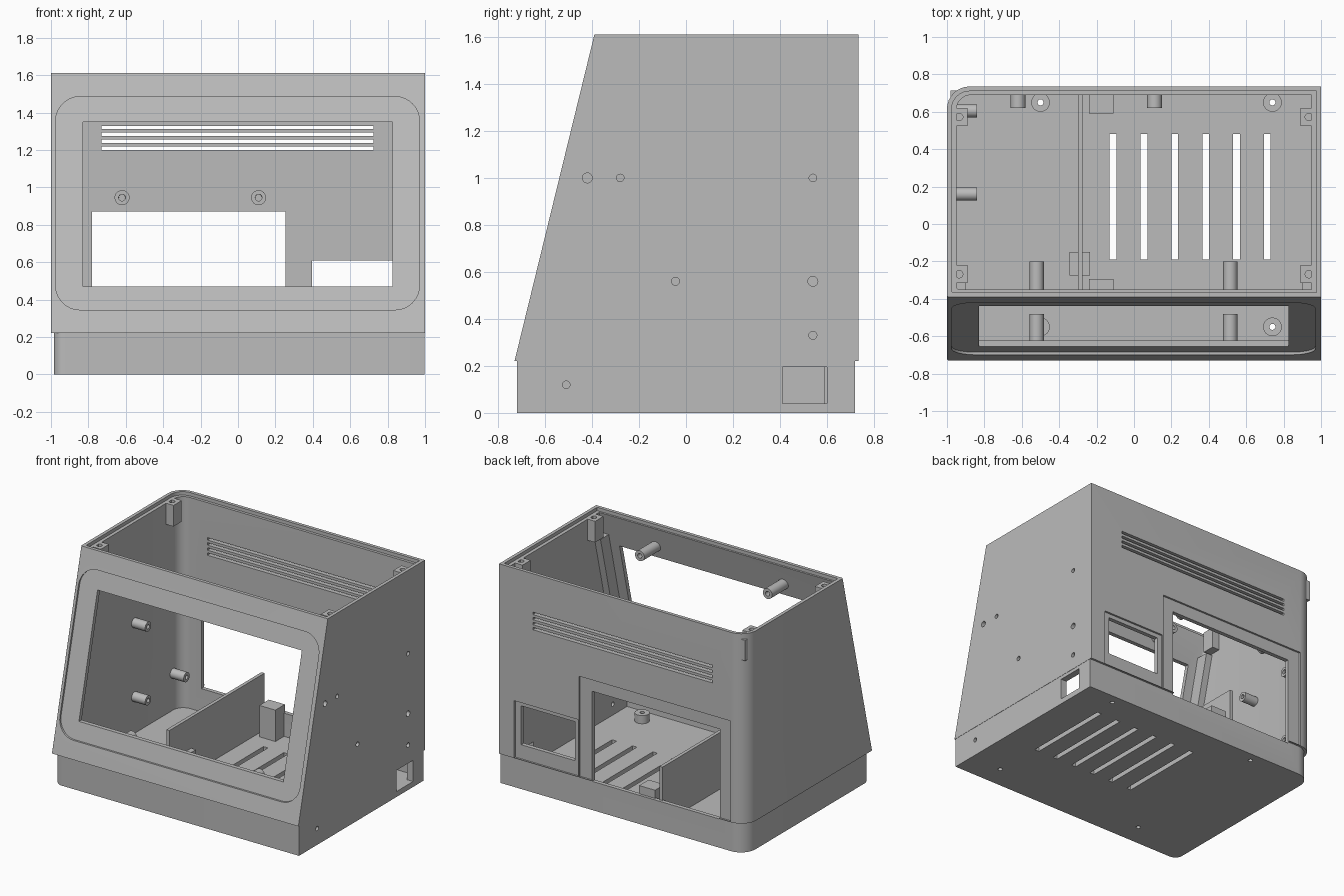
import bpy, bmesh
from math import sin, cos, pi
from mathutils import Vector

if "Cube" in bpy.data.objects:
    bpy.data.objects.remove(bpy.data.objects["Cube"], do_unlink=True)

grey = bpy.data.materials.new("case grey")
grey.use_nodes = True
grey.diffuse_color = (0.5, 0.5, 0.5, 1)
grey.node_tree.nodes["Principled BSDF"].inputs["Base Color"].default_value = (0.5, 0.5, 0.5, 1)


def finish(name, bm):
    bmesh.ops.recalc_face_normals(bm, faces=bm.faces)
    me = bpy.data.meshes.new(name)
    bm.to_mesh(me)
    bm.free()
    me.materials.append(grey)
    ob = bpy.data.objects.new(name, me)
    bpy.context.collection.objects.link(ob)
    return ob


def loft(name, rings):
    """Closed solid through rings with equal point counts."""
    bm = bmesh.new()
    loops = [[bm.verts.new(p) for p in ring] for ring in rings]
    n = len(loops[0])
    for a, b in zip(loops, loops[1:]):
        for i in range(n):
            j = (i + 1) % n
            bm.faces.new((a[i], a[j], b[j], b[i]))
    bm.faces.new(loops[0])
    bm.faces.new(loops[-1])
    return finish(name, bm)


def box(name, x0, x1, y0, y1, z0, z1):
    ring = [(x0, y0), (x1, y0), (x1, y1), (x0, y1)]
    return loft(name, [[(x, y, z) for x, y in ring] for z in (z0, z1)])


def rod(name, base, axis, length, r, hollow=False):
    """Cylinder from base along axis, optionally with a blind screw hole."""
    bm = bmesh.new()
    bmesh.ops.create_cone(bm, cap_ends=True, segments=24, radius1=r, radius2=r, depth=length)
    if hollow:
        tip = max(bm.faces, key=lambda f: f.calc_center_median().z)
        bmesh.ops.inset_individual(bm, faces=[tip], thickness=r * 0.55)
        bmesh.ops.inset_individual(bm, faces=[tip], thickness=0.0005, depth=-0.04)
    d = Vector(axis).normalized()
    bm.transform(d.to_track_quat('Z', 'Y').to_matrix().to_4x4())
    bmesh.ops.translate(bm, vec=Vector(base) + d * length / 2, verts=bm.verts)
    return finish(name, bm)


def cut(target, cutter):
    cutter.hide_render = True
    mod = target.modifiers.new("cut", 'BOOLEAN')
    mod.operation, mod.solver, mod.object = 'DIFFERENCE', 'EXACT', cutter
    bpy.context.view_layer.objects.active = target
    bpy.ops.object.modifier_apply(modifier=mod.name)
    bpy.data.objects.remove(cutter, do_unlink=True)


def arc(cx, cy, r, start, n=8):
    return [(cx + r * cos(start + pi / 2 * i / n), cy + r * sin(start + pi / 2 * i / n))
            for i in range(n + 1)]


def footprint(z, x0, x1, y0, y1, rb, rf):
    """Plan outline with rounded corners on the -x side only."""
    pts = [(x1, y0), (x1, y1)] + arc(x0 + rb, y1 - rb, rb, pi / 2) + arc(x0 + rf, y0 + rf, rf, pi)
    return [(x, y, z) for x, y in pts]


def front_y(z):
    return -0.73 + (z - 0.22) * 0.34 / 1.39


def front_cutter(outline, depth):
    """Prism following the sloped front."""
    return loft("cutter", [[(x, front_y(z) + d, z) for x, z in outline] for d in (-0.1, depth)])


# Shell: inset base, sloped front, rounded rear corner
case = loft("case_shell", [
    footprint(0, -0.985, 0.998, -0.72, 0.72, 0.115, 0.06),
    footprint(0.22, -0.985, 0.998, -0.72, 0.72, 0.115, 0.06),
    footprint(0.22, -1, 1, -0.73, 0.735, 0.12, 0.01),
    footprint(1.61, -1, 1, -0.39, 0.735, 0.12, 0.01)])
cut(case, loft("cutter", [
    footprint(z, -0.95, 0.95, y, 0.69, 0.08, 0.02)
    for z, y in ((0.04, -0.675), (0.22, -0.685), (1.7, front_y(1.7) + 0.045))]))
# Lid step around the rim
cut(case, loft("cutter", [footprint(z, -0.975, 0.975, -0.365, 0.71, 0.095, 0.01)
                          for z in (1.585, 1.7)]))

# Front bezel recess and screen opening
r, x0, x1, z0, z1 = 0.13, -0.975, 0.97, 0.345, 1.485
bezel = (arc(x1 - r, z1 - r, r, 0) + arc(x0 + r, z1 - r, r, pi / 2)
         + arc(x0 + r, z0 + r, r, pi) + arc(x1 - r, z0 + r, r, 1.5 * pi))
cut(case, front_cutter(bezel, 0.014))
cut(case, front_cutter([(-0.83, 0.47), (0.825, 0.47), (0.825, 1.35), (-0.83, 1.35)], 0.12))

# Rear panels: shallow frames with openings, and vents
for x0, x1, z0, z1, y in ((-0.877, 0.352, 0.222, 0.96, 0.721), (0.36, 0.877, 0.222, 0.64, 0.721),
                          (-0.78, 0.255, 0.21, 0.87, 0.6), (0.395, 0.83, 0.325, 0.61, 0.6)):
    cut(case, box("cutter", x0, x1, y, 0.8, z0, z1))
for i in range(4):
    z = 1.2 + i * 0.037
    cut(case, box("cutter", -0.73, 0.725, 0.6, 0.8, z, z + 0.018))

# Floor vents
for i in range(6):
    x = -0.13 + i * 0.165
    cut(case, box("cutter", x, x + 0.036, -0.19, 0.48, -0.1, 0.1))

# Side wall port and screw holes
cut(case, box("cutter", 0.9, 1.1, 0.41, 0.6, 0.04, 0.195))
for y, z, r in ((-0.42, 1, 0.021), (-0.28, 1, 0.016), (0.54, 1, 0.016), (-0.045, 0.56, 0.017),
                (0.54, 0.56, 0.021), (0.54, 0.33, 0.017), (-0.51, 0.12, 0.016)):
    cut(case, rod("cutter", (0.9, y, z), (1, 0, 0), 0.2, r))

# Floor standoffs
feet = [(x, y) for x in (-0.5, 0.74) for y in (-0.55, 0.65)]
for x, y in feet:
    cut(case, rod("cutter", (x, y, -0.1), (0, 0, 1), 0.2, 0.016))
    foot = rod("floor_standoff", (x, y, 0.035), (0, 0, 1), 0.065, 0.05)
    cut(foot, rod("cutter", (x, y, -0.1), (0, 0, 1), 0.3, 0.016))

# Lid screw posts in the corners
for s in (-1, 1):
    for y in (-0.315, 0.525):
        xa, xb = sorted((s * 0.89, s * 0.975))
        post = box("lid_post", xa, xb, y, y + 0.095, 1.43, 1.585)
        cut(post, rod("cutter", (s * 0.935, y + 0.047, 1.48), (0, 0, 1), 0.2, 0.02))

# Sloped ribs behind the front
for s in (-1, 1):
    xa, xb = sorted((s * 0.9, s * 0.96))
    loft("front_rib", [[(x, front_y(z) + d, z) for z, d in
                        ((0.3, 0.04), (1.42, 0.04), (1.42, 0.14), (0.3, 0.14))] for x in (xa, xb)])

# Screen standoffs
for x in (-0.52, 0.515):
    for z, tip in ((0.38, -0.48), (1.44, -0.2)):
        y = front_y(z) + 0.04
        rod("screen_standoff", (x, y, z), (0, 1, 0), tip - y, 0.038, True)

# Board standoffs on the closed side and on the back
for y in (0.16, 0.605):
    for z in (0.31, 0.85):
        rod("side_standoff", (-0.965, y, z), (1, 0, 0), 0.125, 0.035, True)
for x in (-0.62, 0.11):
    rod("back_standoff", (x, 0.7, 0.945), (0, -1, 0), 0.08, 0.04, True)

# Inner partition and its blocks
box("partition", -0.3, -0.275, -0.4, 0.7, 0.03, 0.455)
box("partition_block", -0.345, -0.235, -0.275, -0.15, 0.03, 0.23)
box("rear_block", -0.24, -0.11, 0.59, 0.7, 0.03, 0.27)
box("front_block", -0.24, -0.11, -0.39, -0.295, 0.03, 0.27)

# Small tab on the rounded corner
box("corner_tab", -0.98, -0.95, 0.68, 0.715, 1.42, 1.57)

# Smooth the round walls, keep edges sharp
bpy.ops.object.select_all(action='DESELECT')
for ob in bpy.context.scene.objects:
    if ob.type == 'MESH' and ob.data.materials and ob.data.materials[0] == grey:
        ob.select_set(True)
        bpy.context.view_layer.objects.active = ob
bpy.ops.object.shade_smooth_by_angle(angle=pi / 6)
